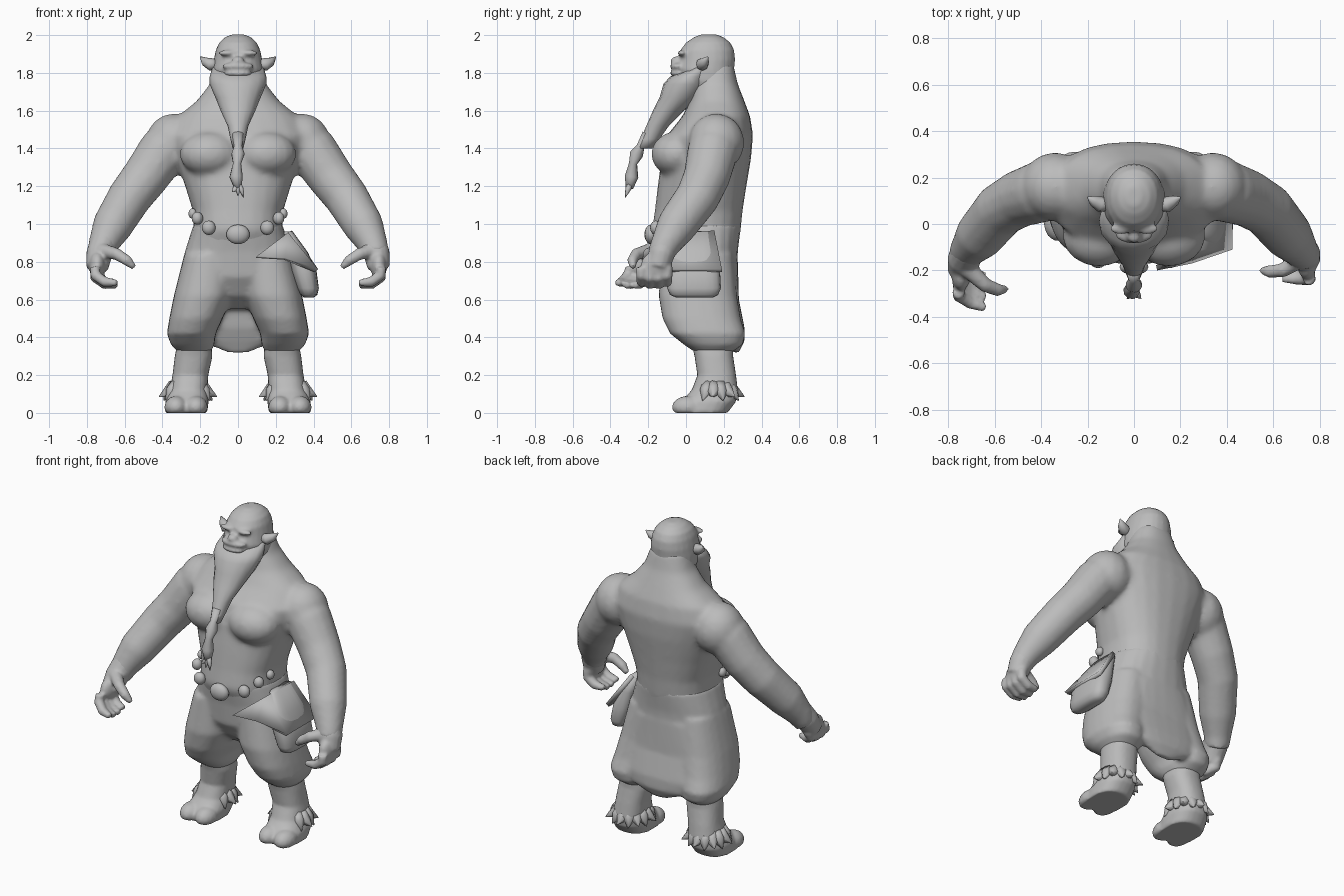
import bpy, bmesh, math
from mathutils import Vector, Matrix

cube = bpy.data.objects.get("Cube")
if cube:
    bpy.data.objects.remove(cube, do_unlink=True)

clay = bpy.data.materials.new("clay_grey")
clay.use_nodes = True
COLOR = (0.5, 0.5, 0.5, 1)
clay.diffuse_color = COLOR
clay.node_tree.nodes["Principled BSDF"].inputs["Base Color"].default_value = COLOR


def skin(bm, rings):
    """Bridge a list of vertex-position rings and cap both ends."""
    loops = [[bm.verts.new(p) for p in ring] for ring in rings]
    n = len(loops[0])
    for low, high in zip(loops, loops[1:]):
        for i in range(n):
            j = (i + 1) % n
            bm.faces.new((low[i], low[j], high[j], high[i]))
    bm.faces.new(loops[0][::-1])
    bm.faces.new(loops[-1])


def stack(bm, rows, n=24, power=0.85):
    """Horizontal sections: z, front y, back y, half width, centre x."""
    rings = []
    for z, front, back, half, cx in rows:
        ring = []
        for i in range(n):
            t = math.tau * i / n
            c, s = math.cos(t), math.sin(t)
            ring.append((cx + half * math.copysign(abs(c) ** power, c),
                         (front + back) / 2 + (back - front) / 2 * math.copysign(abs(s) ** power, s), z))
        rings.append(ring)
    skin(bm, rings)


def tube(bm, path, n=14):
    """Round sections along a path of x, y, z, radius."""
    pts = [Vector(p[:3]) for p in path]
    rings = []
    for k, p in enumerate(pts):
        d = (pts[min(k + 1, len(pts) - 1)] - pts[max(k - 1, 0)]).normalized()
        u = d.cross(Vector((0.2, 1, 0.1))).normalized()
        v = d.cross(u)
        rings.append([p + path[k][3] * (math.cos(math.tau * i / n) * u + math.sin(math.tau * i / n) * v)
                      for i in range(n)])
    skin(bm, rings)


def ball(bm, centre, size):
    bmesh.ops.create_uvsphere(bm, u_segments=16, v_segments=10, radius=1,
                              matrix=Matrix.Translation(centre) @ Matrix.Diagonal((*size, 1)))


def finish(bm, name, voxel=0, smooth=0):
    """Turn the bmesh into an object, optionally fused into one skin."""
    for v in bm.verts:
        v.co.z = max(v.co.z, 0)
    bmesh.ops.recalc_face_normals(bm, faces=bm.faces)
    for f in bm.faces:
        f.smooth = True
    me = bpy.data.meshes.new(name)
    bm.to_mesh(me)
    bm.free()
    me.materials.append(clay)
    ob = bpy.data.objects.new(name, me)
    bpy.context.collection.objects.link(ob)
    if voxel:
        m = ob.modifiers.new("fuse", 'REMESH')
        m.mode, m.voxel_size, m.use_smooth_shade = 'VOXEL', voxel, True
    if smooth:
        m = ob.modifiers.new("soften", 'SMOOTH')
        m.factor, m.iterations = 0.5, smooth
    return ob


# Torso, neck, chest, shoulders and arms
bm = bmesh.new()
stack(bm, [(.85, -.13, .27, .26, 0), (.97, -.18, .29, .235, 0), (1.07, -.165, .3, .24, 0),
           (1.2, -.15, .32, .28, 0), (1.35, -.13, .345, .33, 0), (1.47, -.1, .355, .37, 0),
           (1.57, -.02, .34, .32, 0), (1.65, .02, .31, .22, 0), (1.74, .04, .275, .15, 0),
           (1.85, .06, .25, .11, 0)])
for s in (-1, 1):
    ball(bm, (s * .15, -.05, 1.37), (.16, .135, .12))
    ball(bm, (s * .34, .16, 1.43), (.15, .15, .155))
    tube(bm, [(s * .3, .16, 1.46, .13), (s * .4, .14, 1.38, .135), (s * .49, .11, 1.25, .125),
              (s * .575, .06, 1.14, .118), (s * .665, -.05, .99, .108), (s * .715, -.11, .89, .08),
              (s * .735, -.14, .83, .07)])
finish(bm, "torso_and_arms", .016, 7)

# Hands: the right one reaches further forward than the left
for s, name, reach in ((-1, "right_hand", .08), (1, "left_hand", 0)):
    bm = bmesh.new()
    tube(bm, [(s * .705, -.1, .92, .075), (s * .735, -.13 - reach * .3, .84, .07),
              (s * .745, -.15 - reach * .6, .77, .06)])
    ball(bm, (s * .745, -.155 - reach * .6, .78), (.045, .085, .075))
    for k in range(4):
        y = -.1 - .045 * k - reach * .7
        drop = .012 * abs(k - 1.5)
        tube(bm, [(s * .755, y, .77, .03), (s * .755, y - reach * .2, .71 + drop, .03),
                  (s * .705, y - reach * .6, .675 + drop, .028),
                  (s * .64, y - reach * .9, .67 + drop, .018)], 10)
    tube(bm, [(s * .72, -.15 - reach * .5, .86, .04), (s * .64, -.2 - reach * .8, .84, .032),
              (s * .585, -.205 - reach, .805, .028), (s * .55, -.2 - reach, .77, .016)], 10)
    finish(bm, name, .01, 3)

# Head with brow, nose and lips
bm = bmesh.new()
stack(bm, [(1.68, .04, .26, .12, 0), (1.76, -.03, .255, .135, 0), (1.82, -.05, .255, .135, 0),
           (1.87, -.035, .26, .128, 0), (1.92, -.03, .255, .118, 0), (1.96, .0, .235, .1, 0),
           (1.988, .04, .2, .07, 0), (2.004, .08, .16, .03, 0)], power=.95)
ball(bm, (0, -.05, 1.862), (.033, .032, .026))
ball(bm, (0, -.04, 1.835), (.085, .045, .022))
ball(bm, (0, -.04, 1.797), (.075, .045, .02))
for s in (-1, 1):
    ball(bm, (s * .055, -.02, 1.905), (.05, .025, .016))
finish(bm, "head", .01, 3)

# Pointed ears
for s, name in ((-1, "right_ear"), (1, "left_ear")):
    bm = bmesh.new()
    tube(bm, [(s * .11, .08, 1.845, .025), (s * .145, .085, 1.845, .034),
              (s * .175, .1, 1.86, .024), (s * .2, .115, 1.885, .003)], 8)
    finish(bm, name)

# Beard and hanging braid
bm = bmesh.new()
stack(bm, [(1.83, .03, .12, .136, 0), (1.78, -.085, .13, .15, 0), (1.74, -.12, .12, .15, 0),
           (1.67, -.14, .08, .12, 0), (1.6, -.175, -.01, .092, 0), (1.52, -.21, -.09, .055, 0),
           (1.45, -.24, -.14, .04, 0), (1.4, -.26, -.18, .028, 0)], 16, 1)
finish(bm, "beard")
bm = bmesh.new()
tube(bm, [(0, -.2, 1.47, .035), (0, -.24, 1.41, .022), (0, -.262, 1.37, .036),
          (-.005, -.28, 1.32, .022), (-.01, -.288, 1.25, .036), (0, -.3, 1.19, .02)], 10)
for x, z in ((-.03, 1.17), (.03, 1.14), (0, 1.15)):
    tube(bm, [(0, -.297, 1.21, .02), (x * .6, -.308, 1.18, .014), (x, -.322, z, .002)], 6)
finish(bm, "braid")

# Baggy trousers with drooping seat
bm = bmesh.new()
stack(bm, [(1.0, -.175, .293, .235, 0), (.86, -.145, .275, .28, 0), (.72, -.13, .27, .29, 0),
           (.62, -.07, .27, .24, 0), (.55, .02, .25, .15, 0)])
stack(bm, [(.8, .08, .275, .24, 0), (.6, .16, .28, .27, 0), (.45, .19, .31, .27, 0),
           (.38, .22, .31, .2, 0), (.32, .25, .28, .06, 0)])
for s in (-1, 1):
    stack(bm, [(.84, -.13, .25, .14, s * .145), (.62, -.145, .27, .155, s * .185),
               (.5, -.125, .29, .142, s * .222), (.42, -.085, .315, .13, s * .247),
               (.36, -.01, .3, .115, s * .24), (.32, .05, .24, .085, s * .23)])
finish(bm, "trousers", .014, 5)

# Shins, cloven feet and ankle fur
for s, name in ((-1, "right"), (1, "left")):
    bm = bmesh.new()
    stack(bm, [(.4, .02, .25, .085, s * .23), (.3, .045, .25, .1, s * .235), (.2, .06, .265, .095, s * .252),
               (.12, .03, .275, .1, s * .262), (.06, -.03, .265, .115, s * .27),
               (0, -.04, .22, .112, s * .275)])
    for x in (.222, .328):
        ball(bm, (s * x, .01, .03), (.062, .085, .06))
    finish(bm, name + "_foot", .01, 3)
    bm = bmesh.new()
    for k in range(11):
        t = math.radians(-30 + 24 * k)
        d = Vector((math.cos(t), math.sin(t), 0))
        c = Vector((s * .265, .155, 0))
        out = .155 if k % 2 else .135
        tube(bm, [(*(c + d * .07 + Vector((0, 0, .15))), .035), (*(c + d * .1 + Vector((0, 0, .11))), .035),
                  (*(c + d * out + Vector((0, 0, .065 + .02 * (k % 2)))), .002)], 6)
    finish(bm, name + "_ankle_fur")

# Belt studs
bm = bmesh.new()
ball(bm, (0, -.185, .945), (.062, .035, .052))
for s in (-1, 1):
    ball(bm, (s * .155, -.16, .98), (.036, .03, .038))
    ball(bm, (s * .215, -.1, 1.03), (.03, .03, .034))
    ball(bm, (s * .24, -.02, 1.055), (.022, .026, .028))
finish(bm, "belt_studs")

# Hip pouch with pointed flap
bm = bmesh.new()
stack(bm, [(.96, -.05, .14, .025, .265), (.85, -.1, .165, .055, .315), (.75, -.105, .18, .068, .348),
           (.66, -.1, .185, .058, .37), (.625, -.085, .17, .045, .375), (.61, -.05, .14, .025, .375)], 20, .7)
finish(bm, "pouch")
bm = bmesh.new()
tip, mid, top_f, top_b, low_b, low_f = [bm.verts.new(p) for p in (
    (.1, -.2, .83), (.25, -.17, .82), (.265, -.11, .955), (.285, .15, .965), (.425, .19, .76), (.425, -.11, .76))]
bm.faces.new((top_f, top_b, low_b, low_f))
bm.faces.new((tip, top_f, mid))
bm.faces.new((mid, top_f, low_f))
flap = finish(bm, "pouch_flap")
flap.modifiers.new("thickness", 'SOLIDIFY').thickness = .025
